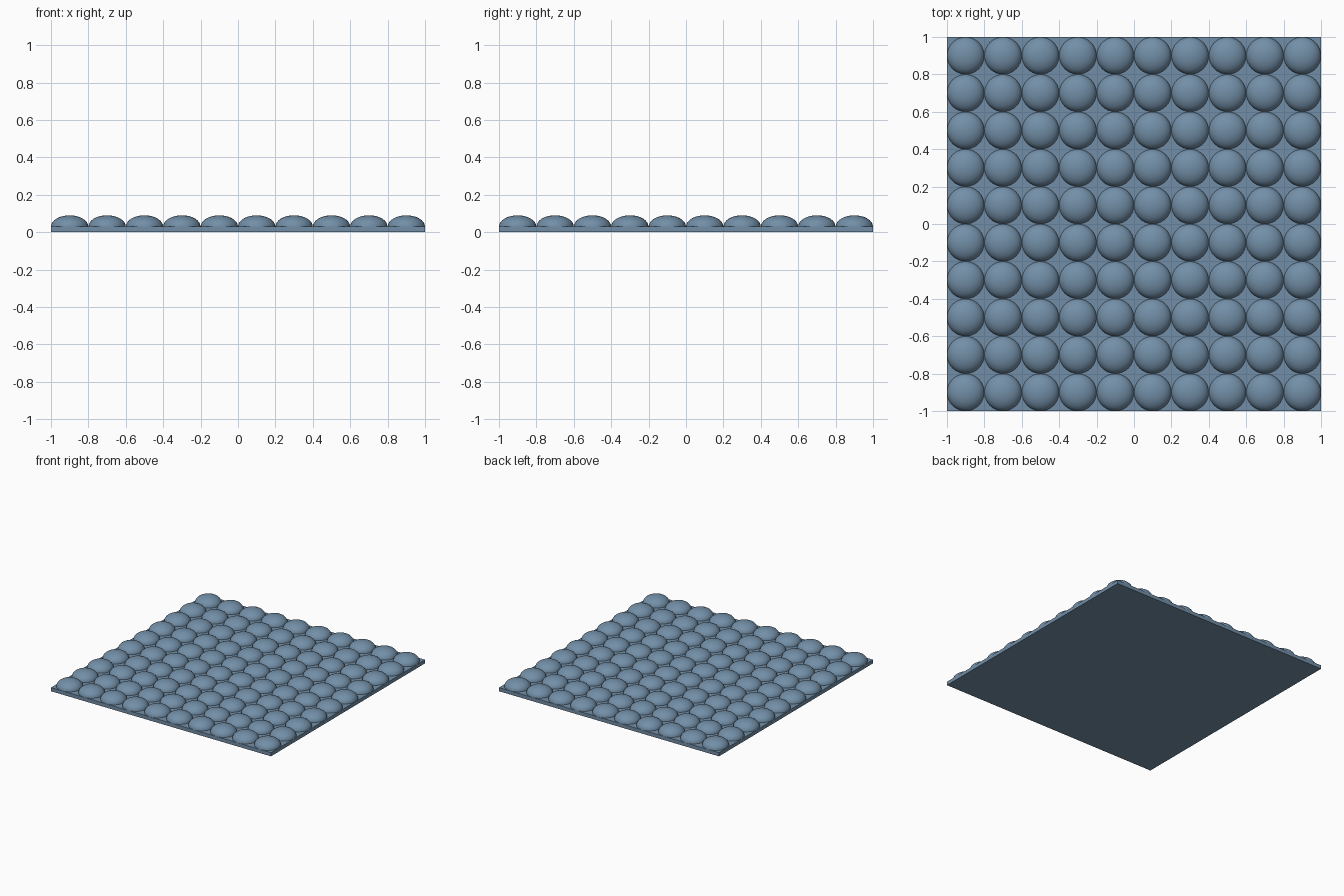
import bpy, bmesh
from mathutils import Matrix

if "Cube" in bpy.data.objects:
    bpy.data.objects.remove(bpy.data.objects["Cube"])

COUNT, PITCH = 10, 0.2
SLAB_H, DOME_R, DOME_H = 0.03, 0.0995, 0.06

blue = bpy.data.materials.new("slate_blue")
blue.diffuse_color = (0.17, 0.275, 0.39, 1)
blue.use_nodes = True
blue.node_tree.nodes["Principled BSDF"].inputs["Base Color"].default_value = blue.diffuse_color


def make_object(name, bm):
    mesh = bpy.data.meshes.new(name)
    bm.to_mesh(mesh)
    bm.free()
    mesh.materials.append(blue)
    obj = bpy.data.objects.new(name, mesh)
    bpy.context.collection.objects.link(obj)
    return obj


# Thin square base sheet
bm = bmesh.new()
bmesh.ops.create_cube(bm, size=1, matrix=Matrix.Translation((0, 0, SLAB_H / 2))
                      @ Matrix.Diagonal((2, 2, SLAB_H, 1)))
make_object("base_sheet", bm)

# One flattened half-sphere bubble, placed in the front left corner
bm = bmesh.new()
bmesh.ops.create_uvsphere(bm, u_segments=32, v_segments=16, radius=1)
bmesh.ops.delete(bm, geom=[v for v in bm.verts if v.co.z < -0.001], context='VERTS')
bmesh.ops.scale(bm, vec=(DOME_R, DOME_R, DOME_H), verts=bm.verts)
for f in bm.faces:
    f.smooth = True
bubbles = make_object("bubbles", bm)
start = -PITCH * (COUNT - 1) / 2
bubbles.location = (start, start, SLAB_H)

# Repeat the bubble into a square grid
for name, step in (("columns", (PITCH, 0, 0)), ("rows", (0, PITCH, 0))):
    arr = bubbles.modifiers.new(name, 'ARRAY')
    arr.count = COUNT
    arr.use_relative_offset = False
    arr.use_constant_offset = True
    arr.constant_offset_displace = step
